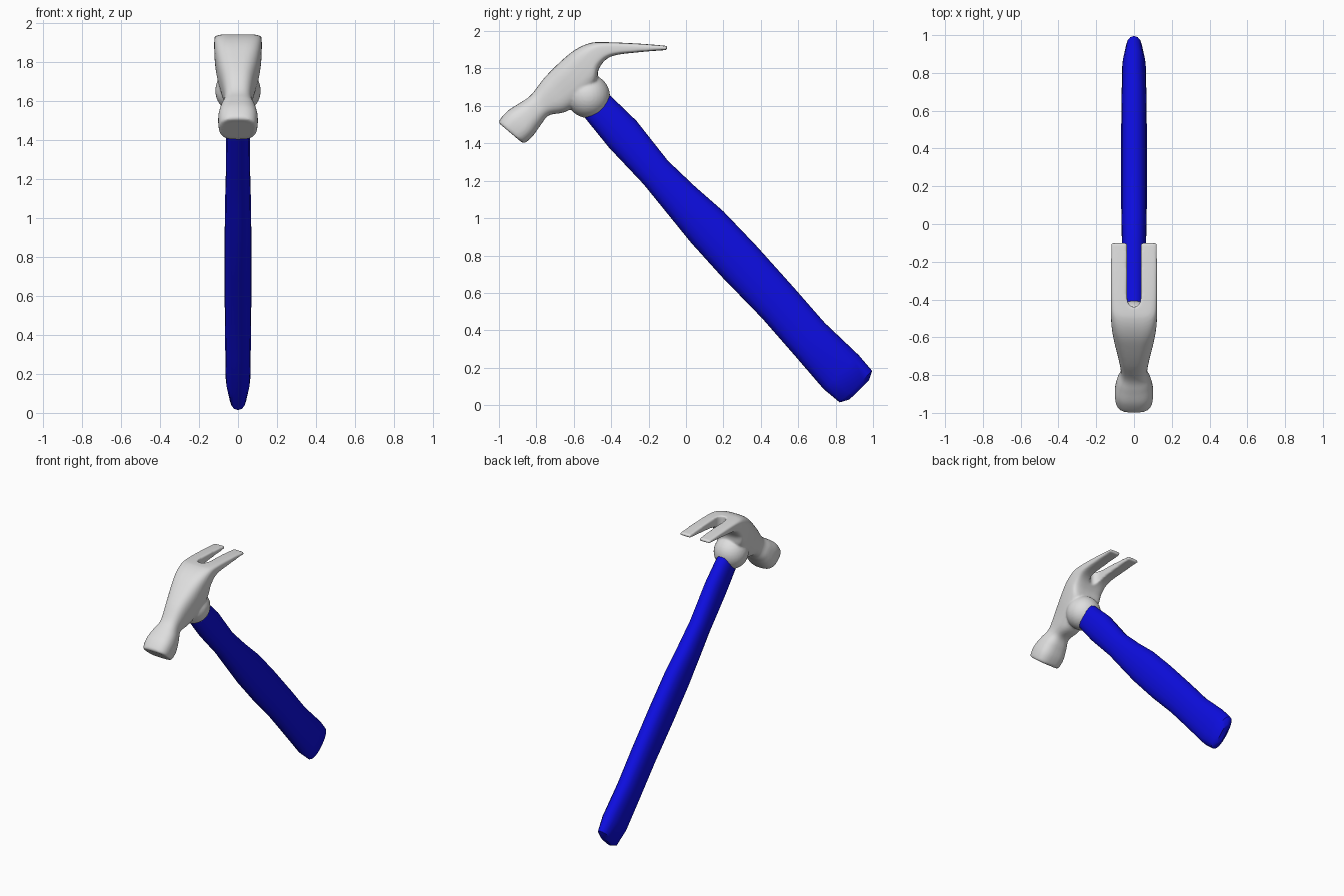
import bpy, bmesh, math
from mathutils import Vector

cube = bpy.data.objects.get("Cube")
if cube:
    bpy.data.objects.remove(cube, do_unlink=True)


def material(name, colour):
    mat = bpy.data.materials.new(name)
    mat.use_nodes = True
    mat.diffuse_color = (*colour, 1)
    mat.node_tree.nodes["Principled BSDF"].inputs["Base Color"].default_value = (*colour, 1)
    return mat


steel = material("light grey steel", (0.73, 0.73, 0.73))
blue = material("blue grip", (0.004, 0.004, 0.75))


def add_object(name, bm, mat=None):
    bmesh.ops.recalc_face_normals(bm, faces=bm.faces[:])
    mesh = bpy.data.meshes.new(name)
    bm.to_mesh(mesh)
    bm.free()
    obj = bpy.data.objects.new(name, mesh)
    bpy.context.collection.objects.link(obj)
    if mat:
        mesh.materials.append(mat)
    return obj


def smooth(obj, angle):
    bpy.ops.object.select_all(action='DESELECT')
    obj.select_set(True)
    bpy.context.view_layer.objects.active = obj
    bpy.ops.object.shade_smooth_by_angle(angle=math.radians(angle))


def refine(rows, steps):
    """Smoothly interpolate a list of section rows."""
    rows = [Vector(r) for r in rows]
    out = []
    for i in range(len(rows) - 1):
        a, b, c, d = (rows[max(0, min(len(rows) - 1, i + k))] for k in (-1, 0, 1, 2))
        for s in range(steps):
            t = s / steps
            out.append(b + (c - a) * (t / 2) + (a * 2 - b * 5 + c * 4 - d) * (t * t / 2)
                       + (b * 3 - a - c * 3 + d) * (t ** 3 / 2))
    return out + [rows[-1]]


def loft(name, sections, sides, mat=None):
    """Sections: top y, top z, bottom y, bottom z, half width, squareness."""
    bm = bmesh.new()
    rings = []
    for ty, tz, by, bz, half, power in sections:
        top, bottom = Vector((0, ty, tz)), Vector((0, by, bz))
        centre, axis = (top + bottom) / 2, (top - bottom) / 2
        ring = []
        for i in range(sides):
            a = math.tau * i / sides
            u, v = (math.copysign(abs(f) ** (2 / power), f) for f in (math.sin(a), math.cos(a)))
            ring.append(bm.verts.new(centre + axis * v + Vector((half * u, 0, 0))))
        rings.append(ring)
    for r, q in zip(rings, rings[1:]):
        for i in range(sides):
            j = (i + 1) % sides
            bm.faces.new((r[i], r[j], q[j], q[i]))
    bm.faces.new(rings[0])
    bm.faces.new(rings[-1])
    return add_object(name, bm, mat)


# Handle: sections along a slanted axis (distance, low edge, high edge, half width)
along, across = Vector((0.70, -0.72)), Vector((0.72, 0.70))
grip = [(-1.52, .685, .858, .058), (-1.27, .662, .866, .060), (-1.0, .658, .838, .062),
        (-.8, .640, .846, .066), (-.6, .622, .862, .068), (-.35, .613, .860, .068),
        (-.05, .613, .848, .068), (.2, .600, .835, .066), (.45, .585, .845, .063),
        (.56, .597, .838, .045), (.585, .645, .79, .018)]
rows = []
for d, low, high, half in grip:
    top, bottom = along * d + across * high, along * d + across * low
    rows.append((*top, *bottom, half, 2.3))
handle = loft("handle", rows, 16, blue)
smooth(handle, 40)

# Head: striking face, neck, cheeks and claw in one loft
head_rows = [(-.985, 1.495, -.882, 1.408, .080, 2.8), (-1.0, 1.517, -.862, 1.402, .096, 2.8),
             (-.955, 1.572, -.818, 1.44, .102, 2.8), (-.89, 1.615, -.775, 1.50, .090, 2.6),
             (-.83, 1.657, -.732, 1.55, .070, 2.6), (-.757, 1.75, -.64, 1.57, .083, 2.8),
             (-.676, 1.832, -.54, 1.64, .105, 3), (-.596, 1.898, -.48, 1.72, .118, 3.5),
             (-.516, 1.935, -.465, 1.80, .122, 4), (-.436, 1.941, -.40, 1.864, .122, 5),
             (-.25, 1.933, -.25, 1.887, .122, 6), (-.10, 1.921, -.10, 1.899, .120, 6)]
head = loft("head", refine(head_rows, 5), 32, steel)

# Rounded socket that holds the handle
bm = bmesh.new()
bmesh.ops.create_uvsphere(bm, u_segments=32, v_segments=16, radius=0.117)
bmesh.ops.translate(bm, verts=bm.verts[:], vec=(0, -.523, 1.652))
socket = add_object("socket_helper", bm)

# Slot between the claws with a round inner end
bm = bmesh.new()
arc = [(.036 * math.cos(a), -.395 - .045 * math.sin(a))
       for a in (math.pi * i / 12 for i in range(13))]
outline = [(.036, .1)] + arc + [(-.036, .1)]
face = bm.faces.new([bm.verts.new((x, y, 1.80)) for x, y in outline])
walls = bmesh.ops.extrude_face_region(bm, geom=[face])
bmesh.ops.translate(bm, vec=(0, 0, .3),
                    verts=[g for g in walls["geom"] if isinstance(g, bmesh.types.BMVert)])
slot = add_object("slot_cutter", bm)

# Fuse, cut and soften the head
for helper, operation in ((socket, 'UNION'), (slot, 'DIFFERENCE')):
    helper.hide_render = True
    mod = head.modifiers.new(operation.lower(), 'BOOLEAN')
    mod.object, mod.operation, mod.solver = helper, operation, 'EXACT'
remesh = head.modifiers.new("fuse", 'REMESH')
remesh.mode, remesh.voxel_size, remesh.use_smooth_shade = 'VOXEL', 0.007, True
soften = head.modifiers.new("soften", 'SMOOTH')
soften.factor, soften.iterations = 0.5, 7

# Bake the modifiers and drop the helpers
bpy.context.view_layer.update()
graph = bpy.context.evaluated_depsgraph_get()
baked = bpy.data.meshes.new_from_object(head.evaluated_get(graph))
head.modifiers.clear()
head.data = baked
baked.materials.clear()
baked.materials.append(steel)
for helper in (socket, slot):
    bpy.data.objects.remove(helper, do_unlink=True)
smooth(head, 60)
